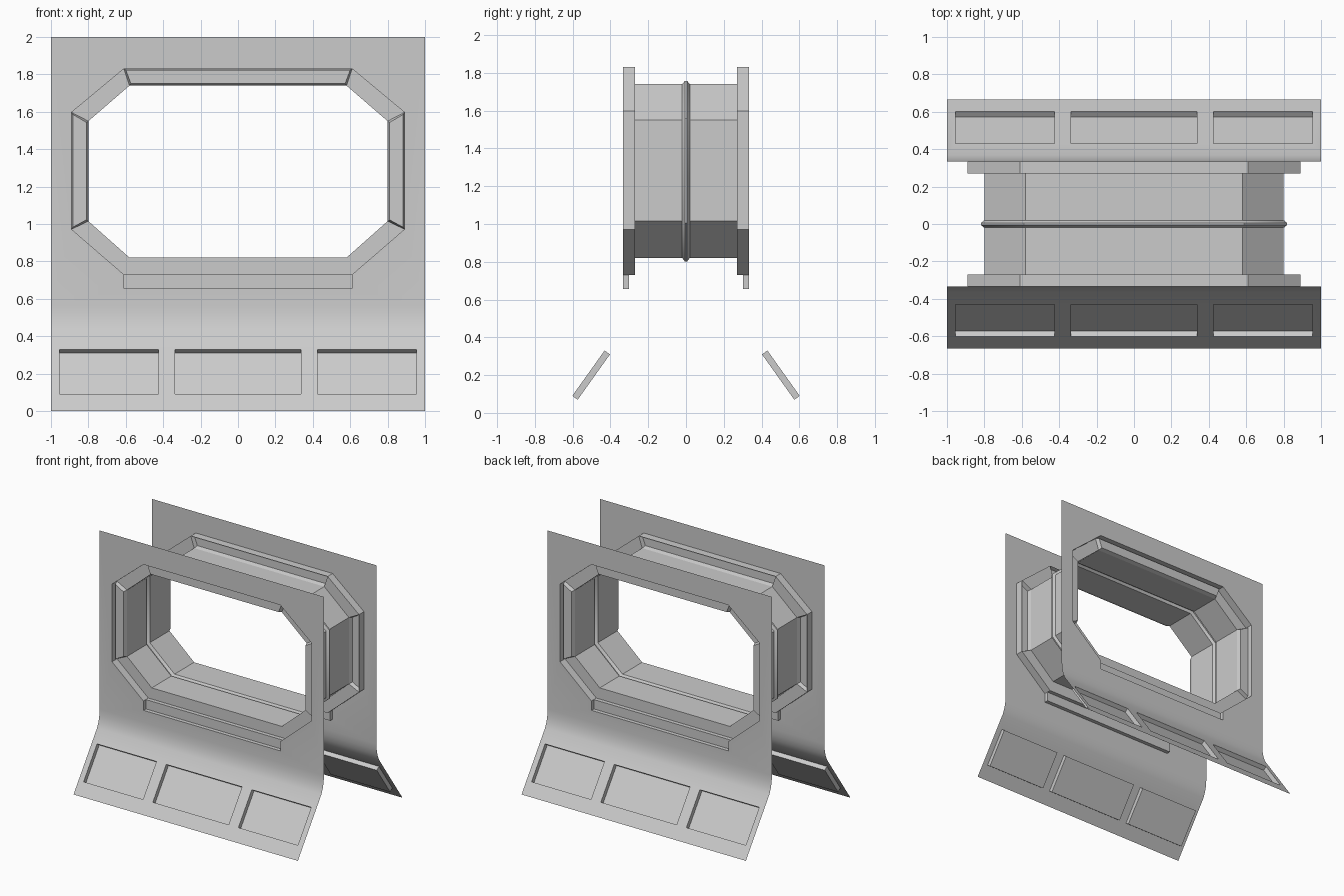
import bpy, bmesh
from mathutils import Vector

if "Cube" in bpy.data.objects:
    bpy.data.objects.remove(bpy.data.objects["Cube"])

Y = 0.333                      # wall plane distance from the centre
OUT = [(.61, 1.83), (.89, 1.597), (.89, .972), (.61, .73)]
INN = [(.58, 1.74), (.80, 1.55), (.80, 1.015), (.58, .82)]


def both(half):
    """Close a right-hand outline with its mirror image."""
    return half + [(-x, z) for x, z in reversed(half)]


def at(outline, y):
    return [Vector((x, y, z)) for x, z in outline]


def poly(bm, pts):
    return bm.faces.new([bm.verts.new(p) for p in pts])


def band(bm, a, b, skip=()):
    n = len(a)
    return [poly(bm, (a[i], a[(i + 1) % n], b[(i + 1) % n], b[i]))
            for i in range(n) if i not in skip]


def holed(bm, loops):
    """Fill the first loop, leaving the other loops open."""
    edges = []
    for loop in loops:
        vs = [bm.verts.new(p) for p in loop]
        edges += [bm.edges.new((vs[i - 1], vs[i])) for i in range(len(vs))]
    bmesh.ops.triangle_fill(bm, edges=edges, use_beauty=True, use_dissolve=False)


def weld(bm):
    bmesh.ops.remove_doubles(bm, verts=bm.verts[:], dist=1e-4)
    bmesh.ops.recalc_face_normals(bm, faces=bm.faces[:])


def finish(bm, name, mirror=True):
    me = bpy.data.meshes.new(name)
    bm.to_mesh(me)
    bm.free()
    ob = bpy.data.objects.new(name, me)
    bpy.context.collection.objects.link(ob)
    if mirror:
        m = ob.modifiers.new("mirror", 'MIRROR')
        m.use_axis = (False, True, False)
        m.use_mirror_merge = False
    bpy.ops.object.select_all(action='DESELECT')
    ob.select_set(True)
    bpy.context.view_layer.objects.active = ob
    bpy.ops.object.shade_smooth_by_angle()
    return ob


# wall sheet with window opening
bm = bmesh.new()
rect = [(-1, .56), (1, .56), (1, 2), (-1, 2)]
holed(bm, [at(rect, -Y), at(both(OUT + [(.61, .655)]), -Y)])

# soft bend down to the sloping skirt
bend = [(-Y, .56), (-.338, .51), (-.348, .465), (-.367, .42)]
for (y0, z0), (y1, z1) in zip(bend, bend[1:]):
    poly(bm, [Vector(p) for p in ((-1, y0, z0), (1, y0, z0), (1, y1, z1), (-1, y1, z1))])

# sloping skirt with three sunken panels
top, foot = Vector((0, -.367, .42)), Vector((0, -.666, 0))
inward = Vector((0, .42, -.299)).normalized()


def skirt(x0, x1, z0, z1, depth=0):
    def p(x, z):
        return foot.lerp(top, z / .42) + Vector((x, 0, 0)) + inward * depth
    return [p(x0, z0), p(x1, z0), p(x1, z1), p(x0, z1)]


spans = [(-.955, -.425), (-.338, .338), (.425, .955)]
holed(bm, [skirt(-1, 1, 0, .42)] + [skirt(a, b, .09, .33) for a, b in spans])
for a, b in spans:
    floor = skirt(a, b, .09, .33, .035)
    band(bm, skirt(a, b, .09, .33), floor)
    poly(bm, floor)

# window recess walls and floor ring
octo, hole = both(OUT), both(INN)
band(bm, at(octo, -Y), at(octo, -.27), skip=(3,))
band(bm, at(octo, -.27), at(hole, -.27))

# shallow sill notch under the window
sill = [(.61, .73), (.61, .655), (-.61, .655), (-.61, .73)]
band(bm, at(sill, -Y), at(sill, -.302), skip=(3,))
poly(bm, at(sill, -.302))
low = [(.61, .73), (-.61, .73)]
poly(bm, at(low, -.302) + at(low[::-1], -.27))

weld(bm)
bm.normal_update()
if max(bm.faces, key=lambda f: f.calc_area()).normal.y > 0:
    bmesh.ops.reverse_faces(bm, faces=bm.faces[:])
    bm.normal_update()

# raised pads on the top and side segments of the ring
pads = []
for f in bm.faces:
    c = f.calc_center_median()
    if abs(c.y + .27) < 1e-3 and (abs(c.x) > .82 or (abs(c.x) < .1 and c.z > 1.7)):
        if f.normal.y > 0:
            f.normal_flip()
        pads.append(f)
bmesh.ops.inset_individual(bm, faces=pads, thickness=.013, depth=.03)
finish(bm, "wall_panel")

# window tunnel with a groove around its middle
bm = bmesh.new()


def ring(y, d):
    grow = [(x + d * (.5 if x < .7 else 1), z + (d if z > 1.3 else -d) *
             (.5 if x > .7 else 1)) for x, z in INN]
    return at(both(grow), y)


steps = [(-.27, 0), (-.02, 0), (-.006, .018), (.006, .018), (.02, 0), (.27, 0)]
for (y0, d0), (y1, d1) in zip(steps, steps[1:]):
    band(bm, ring(y0, d0), ring(y1, d1))
weld(bm)
bm.normal_update()
f = max(bm.faces, key=lambda f: f.calc_center_median().z)
if f.normal.z > 0:
    bmesh.ops.reverse_faces(bm, faces=bm.faces[:])
finish(bm, "window_tunnel", mirror=False)
